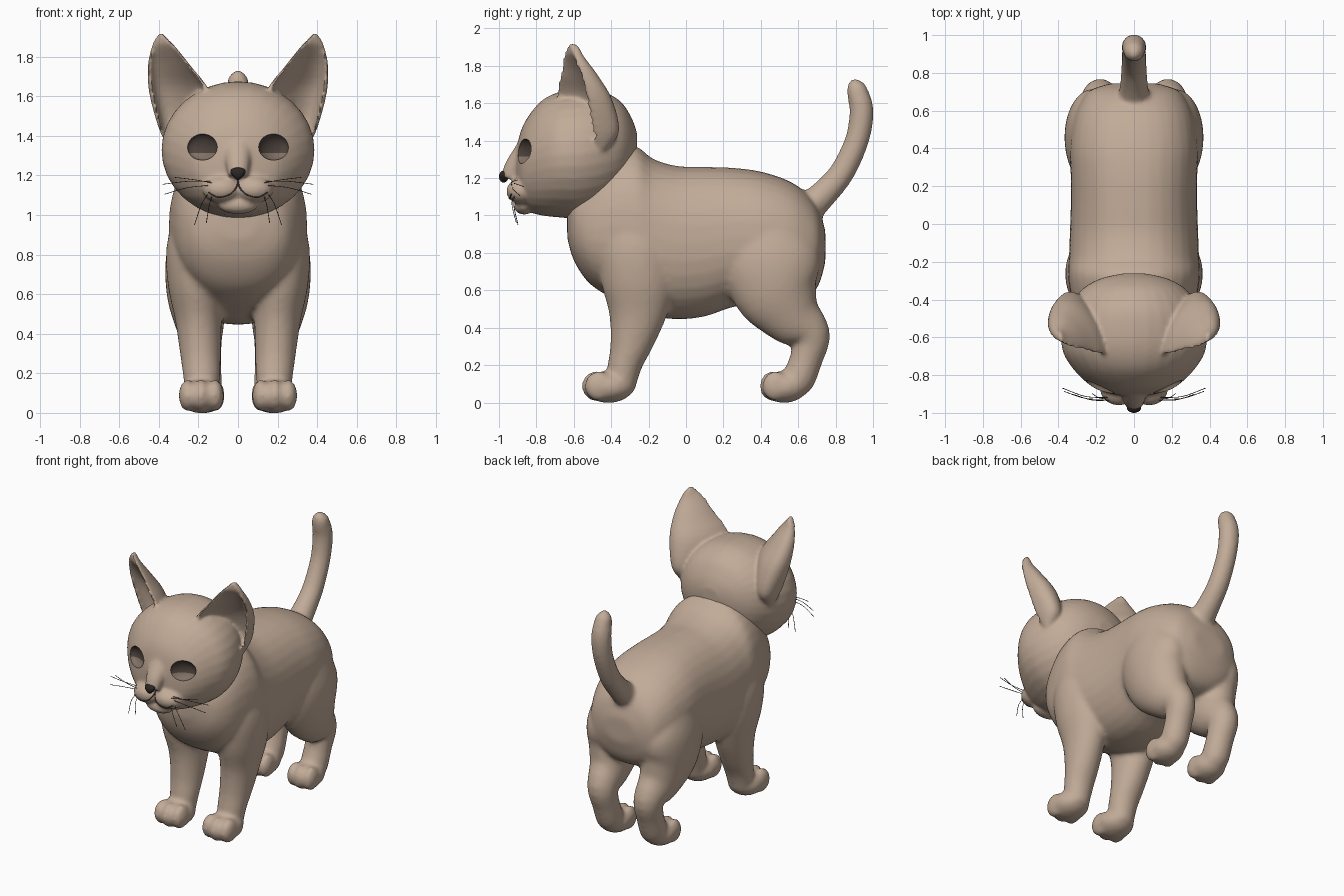
import bpy, bmesh, math
from math import sin, cos, pi
from mathutils import Vector, Matrix
from mathutils.bvhtree import BVHTree

if "Cube" in bpy.data.objects:
    bpy.data.objects.remove(bpy.data.objects["Cube"])


def material(name, rgb):
    m = bpy.data.materials.new(name)
    m.diffuse_color = (*rgb, 1)
    m.use_nodes = True
    m.node_tree.nodes["Principled BSDF"].inputs["Base Color"].default_value = m.diffuse_color
    return m


FUR = material("tan fur", (0.54, 0.41, 0.315))
DARK = material("dark eye brown", (0.075, 0.055, 0.045))
RIM = material("mid eye brown", (0.22, 0.165, 0.13))
NOSE = material("nose black", (0.025, 0.02, 0.018))


def spline(pts, n=4):
    """Catmull-Rom interpolation of tuples of any length."""
    out = []
    for i in range(len(pts) - 1):
        a, b, c, d = (pts[max(0, min(len(pts) - 1, i + k))] for k in (-1, 0, 1, 2))
        for j in range(n):
            t = j / n
            out.append(tuple(0.5 * (2 * q + (r - p) * t + (2 * p - 5 * q + 4 * r - s) * t * t
                                    + (3 * q - p - 3 * r + s) * t ** 3)
                             for p, q, r, s in zip(a, b, c, d)))
    return out + [tuple(pts[-1])]


def skin(bm, rings):
    """Bridge equal-sized rings of points and cap both ends."""
    vs = [[bm.verts.new(p) for p in r] for r in rings]
    n = len(vs[0])
    for a, b in zip(vs, vs[1:]):
        for i in range(n):
            bm.faces.new((a[i], a[(i + 1) % n], b[(i + 1) % n], b[i]))
    bm.faces.new(vs[0][::-1])
    bm.faces.new(vs[-1])


def loft(bm, pts, side=1, normal=None, e=1.0, n=32):
    """Tube through (x, y, z, radius_x, radius_n); rings follow the path unless normal is fixed."""
    path = spline(pts)
    rings = []
    for k, (x, y, z, rx, rn) in enumerate(path):
        a, b = path[max(0, k - 1)], path[min(len(path) - 1, k + 1)]
        nv = normal or Vector((0, -(b[2] - a[2]), b[1] - a[1])).normalized()
        ring = []
        for i in range(n):
            c, s = cos(2 * pi * i / n), sin(2 * pi * i / n)
            c, s = math.copysign(abs(c) ** e, c), math.copysign(abs(s) ** e, s)
            ring.append(Vector((side * x + rx * c, y, z)) + nv * (rn * s))
        rings.append(ring)
    skin(bm, rings)


def ball(bm, loc, rad, rot=0):
    m = Matrix.Translation(loc) @ Matrix.Rotation(rot, 4, 'Z') @ Matrix.Diagonal((*rad, 1))
    return bmesh.ops.create_uvsphere(bm, u_segments=32, v_segments=20, radius=1, matrix=m)["verts"]


def to_object(bm, name, mats):
    bmesh.ops.recalc_face_normals(bm, faces=bm.faces)
    me = bpy.data.meshes.new(name)
    bm.to_mesh(me)
    bm.free()
    for m in mats:
        me.materials.append(m)
    me.polygons.foreach_set("use_smooth", [True] * len(me.polygons))
    ob = bpy.data.objects.new(name, me)
    bpy.context.collection.objects.link(ob)
    return ob


def bake(ob):
    """Apply all modifiers."""
    dg = bpy.context.evaluated_depsgraph_get()
    me = bpy.data.meshes.new_from_object(ob.evaluated_get(dg))
    ob.modifiers.clear()
    ob.data = me


def fuse(ob, voxel, iters):
    r = ob.modifiers.new("fuse", 'REMESH')
    r.mode, r.voxel_size, r.use_smooth_shade = 'VOXEL', voxel, True
    s = ob.modifiers.new("soften", 'SMOOTH')
    s.factor, s.iterations = 0.5, iters
    bake(ob)


def sections(rows):
    """(y, bottom, top, half width) -> loft points."""
    return [(0, y, (b + t) / 2, w, (t - b) / 2) for y, b, t, w in rows]


UP = Vector((0, 0, 1))
BACK = Vector((0, 1, 0))

# body, legs and tail
bm = bmesh.new()
loft(bm, sections([
    (-.635, .88, 1.04, .09), (-.60, .76, 1.13, .22), (-.52, .64, 1.22, .29), (-.40, .56, 1.34, .33),
    (-.27, .50, 1.37, .35), (-.18, .465, 1.305, .345), (-.05, .445, 1.265, .34),
    (.10, .46, 1.26, .335), (.25, .51, 1.255, .335), (.40, .53, 1.235, .34), (.55, .54, 1.185, .32),
    (.65, .56, 1.115, .28), (.71, .63, 1.03, .23), (.745, .75, .92, .12)]), normal=UP, e=.88)
loft(bm, [(0, .62, .98, .08, .08), (0, .68, 1.06, .08, .08), (0, .76, 1.14, .072, .072),
          (0, .84, 1.24, .067, .067), (0, .915, 1.405, .064, .064), (0, .939, 1.555, .065, .065),
          (0, .918, 1.655, .058, .058), (0, .903, 1.70, .045, .045), (0, .895, 1.73, .015, .015)])


def paw(bm, x, y, rx, ry):
    ball(bm, (x, y, .083), (rx, ry, .085))
    for i in (-1, 0, 1):
        ball(bm, (x + i * rx * .6, y - ry * (.5 - .12 * abs(i)), .088), (rx * .39, ry * .56, .08))


for s in (1, -1):
    loft(bm, [(.20, -.28, 1.08, .10, .13), (.215, -.27, .85, .145, .20), (.215, -.255, .65, .14, .20),
              (.20, -.255, .47, .118, .155), (.19, -.29, .30, .103, .115), (.184, -.33, .18, .093, .092),
              (.184, -.35, .06, .08, .075)], s, BACK)
    paw(bm, s * .186, -.415, .115, .135)
    loft(bm, [(.20, .44, .97, .12, .18), (.215, .45, .78, .15, .26), (.21, .485, .60, .15, .235),
              (.195, .57, .46, .125, .165), (.18, .665, .36, .098, .108), (.172, .645, .24, .088, .088),
              (.17, .60, .12, .088, .088), (.17, .575, .06, .07, .06)], s)
    paw(bm, s * .172, .525, .105, .125)
body = to_object(bm, "body_legs_tail", [FUR])
fuse(body, .015, 8)

# head with muzzle, nose bridge and cupped ears
bm = bmesh.new()
loft(bm, sections([
    (-.262, 1.34, 1.44, .06), (-.29, 1.22, 1.52, .18), (-.35, 1.10, 1.61, .28), (-.45, 1.02, 1.665, .35),
    (-.57, .985, 1.675, .385), (-.68, .99, 1.66, .375), (-.77, 1.00, 1.615, .32), (-.84, 1.02, 1.535, .25),
    (-.88, 1.05, 1.46, .185), (-.905, 1.12, 1.37, .09)]), normal=UP)
loft(bm, [(0, -.80, 1.48, .06, .04), (0, -.865, 1.35, .07, .05), (0, -.92, 1.26, .06, .05),
          (0, -.945, 1.195, .05, .045)])
ball(bm, (0, -.865, 1.05), (.10, .055, .045))
for s in (1, -1):
    ball(bm, (s * .08, -.875, 1.13), (.10, .085, .07))
    # rows: height, inner edge x y, outer edge x y, depth of the cup
    rings = []
    for z, ix, iy, ox, oy, d in spline([
            (1.35, .24, -.53, .36, -.46, .06), (1.45, .17, -.65, .405, -.48, .19),
            (1.62, .145, -.69, .45, -.51, .185), (1.75, .235, -.67, .457, -.55, .125),
            (1.85, .315, -.65, .437, -.585, .065), (1.895, .36, -.63, .415, -.60, .045),
            (1.92, .38, -.62, .395, -.61, .03)]):
        mid, half = Vector(((ix + ox) / 2, (iy + oy) / 2, z)), Vector(((ox - ix) / 2, (oy - iy) / 2, 0))
        wall = min(.05, d * .9)
        arc = [i * pi / 16 for i in range(17)]
        ring = [mid + half * cos(t) + BACK * d * sin(t) for t in arc]
        ring += [mid + half * (.86 * cos(t)) + BACK * ((d - wall) * sin(t) - .012) for t in arc[::-1]]
        rings.append([Vector((s * p.x, p.y, p.z)) for p in ring])
    skin(bm, rings)
head = to_object(bm, "head", [FUR, DARK, RIM])
fuse(head, .0115, 4)
tree = BVHTree.FromPolygons([v.co for v in head.data.vertices], [p.vertices[:] for p in head.data.polygons])


def face_y(x, z):
    """Depth of the face surface seen from the front."""
    hit = tree.ray_cast(Vector((x, -2, z)), BACK)[0]
    return hit.y if hit else -.85


# hollow eyes cut into the head
bm = bmesh.new()
for s in (1, -1):
    ball(bm, (s * .18, face_y(s * .18, 1.345), 1.345), (.088, .045, .068), s * math.radians(33))
for f in bm.faces:
    f.material_index = 2 if f.calc_center_median().z < 1.318 else 1
cutter = to_object(bm, "eye_cutter", [FUR, DARK, RIM])
cutter.hide_render = True
b = head.modifiers.new("eyes", 'BOOLEAN')
b.operation, b.solver, b.object = 'DIFFERENCE', 'EXACT', cutter
bake(head)
bpy.data.objects.remove(cutter)
head.data.set_sharp_from_angle(angle=math.radians(50))

# nose, wider at the top
bm = bmesh.new()
for v in ball(bm, (0, -.975, 1.208), (.034, .025, .032)):
    v.co.x *= 1 + (v.co.z - 1.208) * 16
to_object(bm, "nose", [NOSE])


def strands(name, lines, radius, mat):
    cu = bpy.data.curves.new(name, 'CURVE')
    cu.dimensions, cu.bevel_depth, cu.bevel_resolution = '3D', radius, 1
    cu.materials.append(mat)
    for line in lines:
        pts = spline(line, 5)
        sp = cu.splines.new('POLY')
        sp.points.add(len(pts) - 1)
        for q, p in zip(sp.points, pts):
            q.co = (*p, 1)
    bpy.context.collection.objects.link(bpy.data.objects.new(name, cu))


# mouth line and whiskers
mouth, whiskers = [], []
for s in (1, -1):
    path = spline([(0, 1.18), (.006, 1.145), (.04, 1.105), (.10, 1.09), (.15, 1.115)], 4)
    mouth.append([(s * x, face_y(s * x, z), z) for x, z in path])
    for x, z, dx, dy, dz in [(.13, 1.17, .25, .06, -.015), (.14, 1.15, .23, .05, -.045), (.12, 1.16, .2, .04, .03),
                             (.15, 1.11, .07, .03, -.16), (.13, 1.10, .03, .03, -.14)]:
        y = face_y(s * x, z)
        whiskers.append([(s * x, y + .01, z), (s * (x + dx * .5), y + dy * .25, z + dz * .4 + .006),
                         (s * (x + dx), y + dy, z + dz)])
strands("mouth_line", mouth, .004, DARK)
strands("whiskers", whiskers, .0018, DARK)
